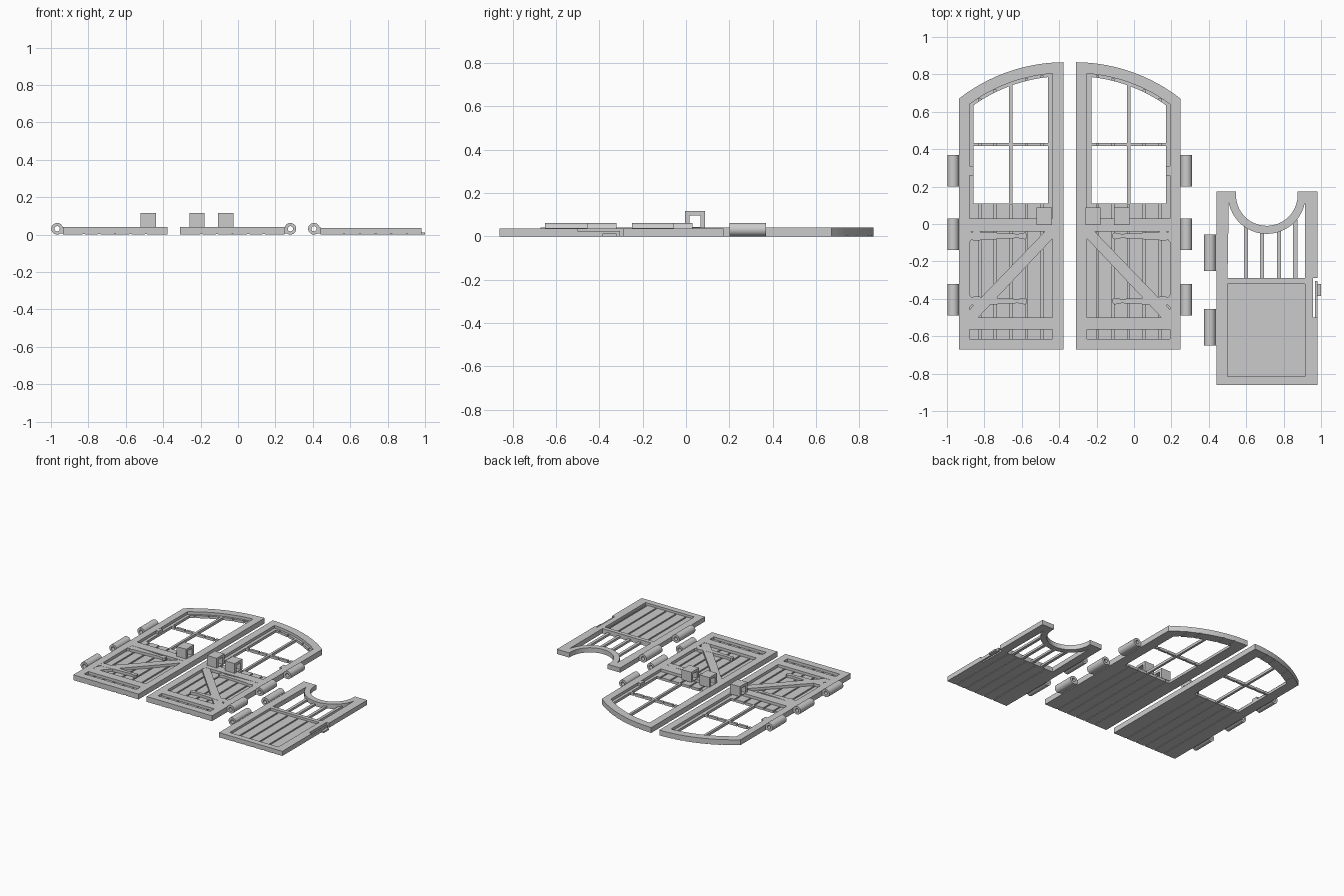
import bpy, bmesh, math
from mathutils import Matrix

if "Cube" in bpy.data.objects:
    bpy.data.objects.remove(bpy.data.objects["Cube"])

grey = bpy.data.materials.new("plain_grey")
grey.diffuse_color = (0.6, 0.6, 0.6, 1)
grey.use_nodes = True
grey.node_tree.nodes["Principled BSDF"].inputs["Base Color"].default_value = grey.diffuse_color


def finish(name, bm):
    bmesh.ops.recalc_face_normals(bm, faces=bm.faces)
    me = bpy.data.meshes.new(name)
    bm.to_mesh(me)
    bm.free()
    me.materials.append(grey)
    ob = bpy.data.objects.new(name, me)
    bpy.context.collection.objects.link(ob)
    return ob


def plate(name, loops, z0, z1):
    """Flat outline with holes, extruded from z0 to z1."""
    bm = bmesh.new()
    edges = []
    for loop in loops:
        vs = [bm.verts.new((x, y, z0)) for x, y in loop]
        edges += [bm.edges.new((vs[i - 1], vs[i])) for i in range(len(vs))]
    bmesh.ops.triangle_fill(bm, edges=edges, use_beauty=True, normal=(0, 0, 1))
    ext = bmesh.ops.extrude_face_region(bm, geom=bm.faces[:])
    top = [v for v in ext["geom"] if isinstance(v, bmesh.types.BMVert)]
    bmesh.ops.translate(bm, verts=top, vec=(0, 0, z1 - z0))
    return finish(name, bm)


def boxes(name, specs):
    """One object from boxes given as (x0, x1, y0, y1, z0, z1)."""
    bm = bmesh.new()
    for x0, x1, y0, y1, z0, z1 in specs:
        m = Matrix.Translation(((x0 + x1) / 2, (y0 + y1) / 2, (z0 + z1) / 2))
        m = m @ Matrix.Diagonal((abs(x1 - x0), y1 - y0, z1 - z0, 1))
        bmesh.ops.create_cube(bm, size=1, matrix=m)
    return finish(name, bm)


def rect(x0, x1, y0, y1):
    return [(x0, y0), (x1, y0), (x1, y1), (x0, y1)]


def carve(ob, specs):
    """Cut box grooves out of an object."""
    cutter = boxes("groove_cutter", specs)
    cutter.hide_render = True
    mod = ob.modifiers.new("grooves", 'BOOLEAN')
    mod.operation, mod.solver, mod.object = 'DIFFERENCE', 'EXACT', cutter
    dg = bpy.context.evaluated_depsgraph_get()
    me = bpy.data.meshes.new_from_object(ob.evaluated_get(dg))
    ob.modifiers.clear()
    ob.data = me
    bpy.data.objects.remove(cutter)


def hinge(name, cx, y0, y1, edge):
    """Hollow barrel along y with a leaf joining it to the door edge."""
    bm = bmesh.new()
    n, rings = 28, []
    for r, y in ((0.031, y0), (0.031, y1), (0.014, y1), (0.014, y0)):
        rings.append([bm.verts.new((cx + r * math.cos(2 * math.pi * i / n), y,
                                    0.031 + r * math.sin(2 * math.pi * i / n)))
                      for i in range(n)])
    for k in range(4):
        a, b = rings[k], rings[(k + 1) % 4]
        for i in range(n):
            bm.faces.new((a[i - 1], a[i], b[i], b[i - 1]))
    ob = finish(name, bm)
    bpy.context.view_layer.objects.active = ob
    ob.select_set(True)
    bpy.ops.object.shade_smooth_by_angle(angle=math.radians(30))
    ob.select_set(False)
    s = 1 if edge > cx else -1
    boxes(name + "_leaf", [(cx + s * 0.018, edge + s * 0.004, y0, y1, 0.006, 0.038)])


def handle(name, x0, x1):
    """Square loop standing on the door."""
    boxes(name, [(x0, x1, -0.005, 0.017, 0.038, 0.116),
                 (x0, x1, 0.066, 0.088, 0.038, 0.116),
                 (x0, x1, 0.017, 0.066, 0.096, 0.116),
                 (x0, x1, 0.017, 0.066, 0.038, 0.043)])


# ---- arched doors, drawn as the left one and mirrored for the right one ----
CX, CY = -0.37, -0.055


def arch_y(r, x):
    return CY + math.sqrt(r * r - (x - CX) ** 2)


def arched(x0, x1, y0, r, n=14):
    xs = [x1 + (x0 - x1) * i / n for i in range(n + 1)]
    return [(x0, y0), (x1, y0)] + [(x, arch_y(r, x)) for x in xs]


def door(side, mx):
    def flip(loop):
        return [(mx(x), y) for x, y in loop]

    outline = arched(-0.935, -0.378, -0.67, 0.92)
    # plank layer with four window panes
    panes = []
    for x0, x1 in ((-0.858, -0.667), (-0.649, -0.46)):
        panes += [rect(x0, x1, 0.11, 0.416), arched(x0, x1, 0.434, 0.845, 8)]
    planks = plate(side + "_door_planks", [flip(l) for l in [outline] + panes], 0, 0.02)
    cuts = []
    for i, x in enumerate((-0.825, -0.742, -0.658, -0.575, -0.492)):
        a, b = mx(x - 0.006), mx(x + 0.006)
        a, b = min(a, b), max(a, b)
        if i == 2:  # the upright window bar stays whole
            cuts += [(a, b, -0.63, 0.105, 0.011, 0.03), (a, b, -0.7, 0.105, -0.01, 0.004)]
        else:
            cuts += [(a, b, -0.63, arch_y(0.862, x) - 0.005, 0.011, 0.03),
                     (a, b, -0.7, 0.9, -0.01, 0.004)]
    carve(planks, cuts)
    # raised frame
    holes = [arched(-0.88, -0.435, 0.03, 0.862), rect(-0.88, -0.435, -0.5, -0.04),
             rect(-0.88, -0.435, -0.615, -0.565)]
    plate(side + "_door_frame", [flip(l) for l in [outline] + holes], 0.02, 0.041)
    # diagonal brace
    plate(side + "_door_brace", [flip([(-0.882, -0.502), (-0.835, -0.502), (-0.433, -0.075),
                                       (-0.433, -0.038), (-0.475, -0.038), (-0.882, -0.46)])],
          0.0195, 0.0395)
    # tapered straps
    for part, y in (("upper", -0.064), ("lower", -0.412)):
        half = [(-0.885, 0.04), (-0.868, 0.02), (-0.845, 0.028), (-0.82, 0.022),
                (-0.62, 0.011), (-0.585, 0.018), (-0.572, 0.01)]
        loop = [(x, y + h) for x, h in half] + [(x, y - h) for x, h in reversed(half)]
        plate(f"{side}_door_{part}_strap", [flip(loop)], 0.019, 0.0402)
    plate(side + "_door_strap_stub", [flip(rect(-0.89, -0.859, 0.26, 0.31))], 0.019, 0.0402)
    # hinges
    for i, y in enumerate((0.2, -0.14, -0.49)):
        hinge(f"{side}_door_hinge_{i + 1}", mx(-0.967), y, y + 0.17, mx(-0.935))


door("left", lambda x: x)
door("right", lambda x: -0.687 - x)
handle("left_door_handle", -0.52, -0.438)
handle("right_door_handle_outer", -0.26, -0.178)
handle("right_door_handle_inner", -0.107, -0.025)

# ---- small gate with a scooped top ----
GX, GY = 0.71, 0.155


def arc(r, a0, a1, n=20):
    return [(GX + r * math.cos(math.radians(a0 + (a1 - a0) * i / n)),
             GY + r * math.sin(math.radians(a0 + (a1 - a0) * i / n))) for i in range(n + 1)]


outline = ([(0.44, -0.86), (0.98, -0.86), (0.98, -0.5), (0.957, -0.5), (0.957, -0.29),
            (0.98, -0.29), (0.98, 0.173), (0.874, 0.173)]
           + arc(0.165, 0, -180) + [(0.546, 0.173), (0.44, 0.173)])
scoop = [(0.5, -0.29), (0.915, -0.29)] + arc(0.208, -12, -168)
panel = rect(0.5, 0.915, -0.815, -0.32)
planks = plate("gate_planks", [outline, scoop], 0, 0.018)
carve(planks, [c for x in (0.567, 0.652, 0.737, 0.82, 0.903)
               for c in ((x - 0.006, x + 0.006, -0.81, -0.325, 0.01, 0.03),
                         (x - 0.006, x + 0.006, -0.9, -0.295, -0.01, 0.004))])
plate("gate_frame", [outline, scoop, panel], 0.018, 0.036)
boxes("gate_bars", [(x - 0.011, x + 0.011, -0.3, GY - math.sqrt(0.2 ** 2 - (x - GX) ** 2), 0.001, 0.0175)
                    for x in (0.598, 0.685, 0.775, 0.862)])
boxes("gate_latch", [(0.968, 0.98, -0.502, -0.305, 0, 0.024),
                     (0.978, 1.0, -0.385, -0.32, 0, 0.012)])
for i, y in enumerate((-0.25, -0.65)):
    hinge(f"gate_hinge_{i + 1}", 0.406, y, y + 0.195, 0.44)
